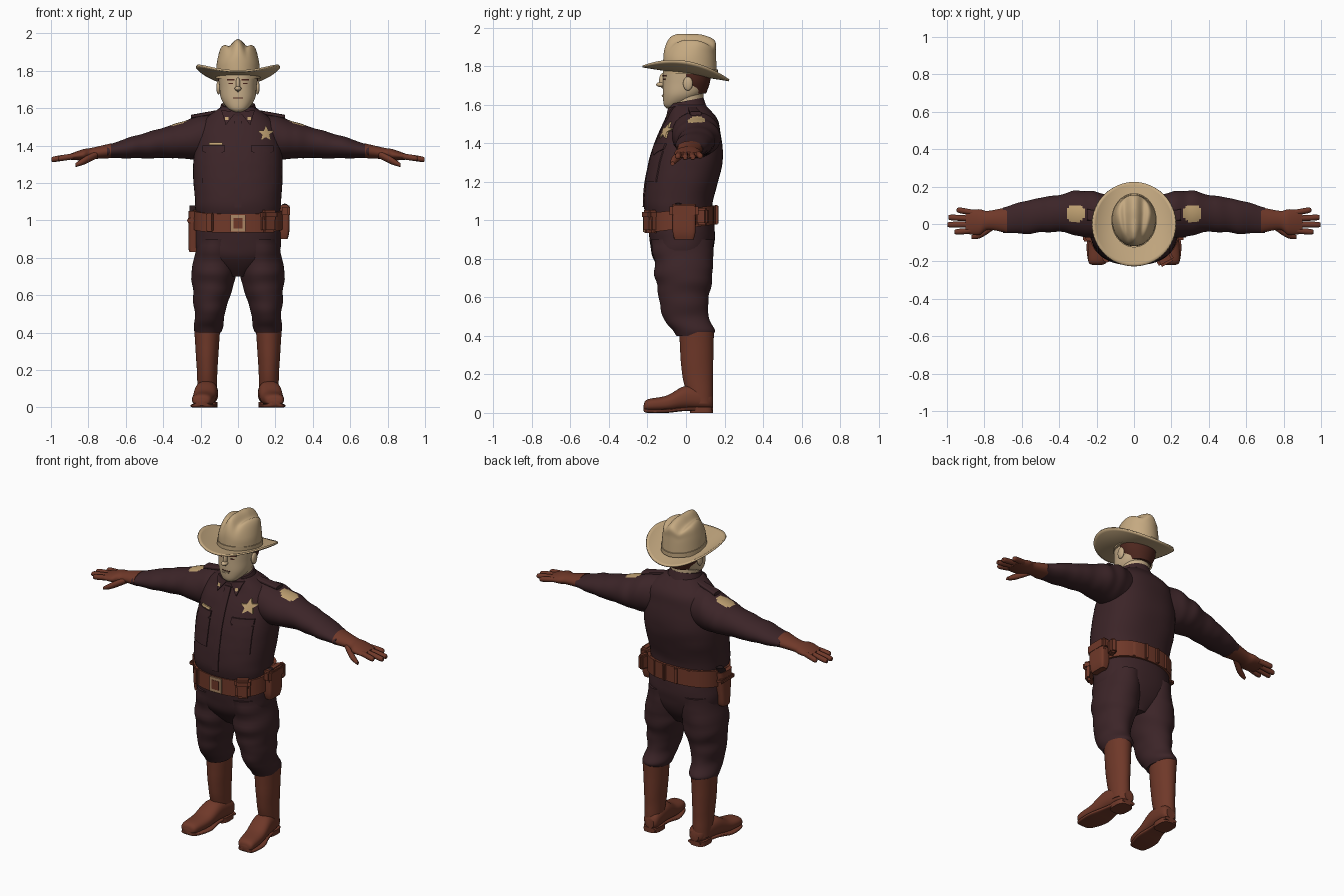
import bpy, bmesh
from math import sin, cos, pi, exp, radians, copysign
from mathutils import Vector, Matrix, noise
from mathutils.bvhtree import BVHTree

cube = bpy.data.objects.get("Cube")
if cube:
    bpy.data.objects.remove(cube)


def material(name, red, green, blue):
    mat = bpy.data.materials.new(name)
    mat.use_nodes = True
    colour = (red, green, blue, 1)
    mat.diffuse_color = colour
    mat.node_tree.nodes["Principled BSDF"].inputs["Base Color"].default_value = colour
    return mat


UNIFORM = material("dark_uniform", .045, .018, .021)
LEATHER = material("brown_leather", .16, .04, .022)
FELT = material("tan_felt", .56, .4, .22)
SKIN = material("skin", .57, .42, .25)
HAIR = material("dark_hair", .075, .02, .013)
BADGE = material("badge_tan", .53, .36, .17)
METAL = material("gun_metal", .02, .01, .011)
BRASS = material("buckle_brass", .41, .24, .13)
parts = []


def finish(name, bm, mat, mirror=False):
    """Turn a mesh under construction into an object, copied across x if asked."""
    bmesh.ops.recalc_face_normals(bm, faces=bm.faces)
    mesh = bpy.data.meshes.new(name)
    bm.to_mesh(mesh)
    bm.free()
    mesh.materials.append(mat)
    ob = bpy.data.objects.new(name, mesh)
    bpy.context.collection.objects.link(ob)
    if mirror:
        ob.modifiers.new("mirror", "MIRROR")
    parts.append(ob)
    return ob


def bridge(bm, loops):
    """Join rings of vertices with quads."""
    for low, high in zip(loops, loops[1:]):
        for i in range(len(low)):
            bm.faces.new((low[i - 1], low[i], high[i], high[i - 1]))


def spline(rows, steps):
    """Smooth a list of cross-sections."""
    rows = [Vector(row) for row in rows]
    last = len(rows) - 1
    for i in range(last):
        start, end = rows[i], rows[i + 1]
        leave = (end - rows[max(i - 1, 0)]) / 2
        arrive = (rows[min(i + 2, last)] - start) / 2
        for step in range(steps):
            t = step / steps
            s = 1 - t
            yield (start * (s + 3 * t) * s * s + end * (t + 3 * s) * t * t
                   + leave * t * s * s - arrive * t * t * s)
    yield rows[last]


def loft(name, axis, rows, mat, mirror=False, base=0, lean=0, power=2, steps=8, sides=56,
         fold=0, shear=0):
    """Rows hold position, centre and two radii; base and lean place the other centre."""
    bm = bmesh.new()
    index = "xyz".index(axis)
    grain = Vector([16 if i == index else 6 for i in range(3)])
    loops = []
    for pos, centre, ra, rb in spline(rows, steps):
        line = base + lean * pos
        ca, cb = (centre, line) if axis == "x" else (line, centre)
        loop = []
        for i in range(sides):
            angle = 2 * pi * i / sides
            u, v = (copysign(abs(f) ** (2 / power), f) for f in (cos(angle), sin(angle)))
            co = [ca + ra * u, cb + rb * v]
            co.insert(index, pos)
            swell = 1 + fold * noise.noise(Vector(co) * grain)
            co = [ca + ra * u * swell, cb + rb * v * swell]
            co.insert(index, pos)
            co[2] += shear * co[1]
            loop.append(bm.verts.new(co))
        loops.append(loop)
    bridge(bm, loops)
    bm.faces.new(loops[0])
    bm.faces.new(loops[-1])
    return finish(name, bm, mat, mirror)


def column(name, low, high, section, mat, **options):
    """Upright part with one constant section."""
    return loft(name, "z", [(low, *section), (high, *section)], mat, steps=1, **options)


def box(name, centre, size, mat, turn=0):
    bm = bmesh.new()
    bmesh.ops.create_cube(bm, matrix=Matrix.Translation(centre) @ Matrix.Rotation(turn, 4, "Z")
                          @ Matrix.Diagonal((*size, 1)))
    bmesh.ops.bevel(bm, geom=bm.edges[:], offset=min(size) / 4, segments=2, affect="EDGES")
    return finish(name, bm, mat)


def blob(name, centre, radii, mat, mirror=False):
    bm = bmesh.new()
    bmesh.ops.create_uvsphere(bm, u_segments=24, v_segments=16, radius=1,
                              matrix=Matrix.Translation(centre) @ Matrix.Diagonal((*radii, 1)))
    return finish(name, bm, mat, mirror)


def rect(x, z, w, h):
    return [(x - w, z - h), (x + w, z - h), (x + w, z + h), (x - w, z + h)]


def decal(name, target, corners, mat, lift=.006, mirror=False):
    """Thin plate laid on the front of a part."""
    tree = BVHTree.FromPolygons([v.co for v in target.data.vertices],
                                [p.vertices for p in target.data.polygons])
    edges = zip(corners, corners[1:] + corners[:1])
    points = [Vector(a).lerp(Vector(b), i / 8) for a, b in edges for i in range(8)]
    middle = sum(points, Vector((0, 0))) / len(points)
    bm = bmesh.new()

    def place(point, height):
        hit = tree.ray_cast(Vector((point.x, -1, point.y)), Vector((0, 1, 0)))[0]
        hit = hit or tree.find_nearest(Vector((point.x, 0, point.y)))[0]
        return bm.verts.new((point.x, hit.y - height, point.y))

    loops = [[place(p, -lift / 2) for p in points]]
    for ring in range(4):
        loops.append([place(p.lerp(middle, ring / 4), lift) for p in points])
    bridge(bm, loops)
    bm.faces.new(loops[-1])
    return finish(name, bm, mat, mirror)


# Shirt, sleeves and shoulder patches
arm = dict(mirror=True, base=1.475, lean=-.15)
shirt = loft("shirt", "z", [
    (1, -.03, .22, .17), (1.1, -.04, .23, .18), (1.3, 0, .24, .19), (1.45, .02, .22, .16),
    (1.53, .03, .19, .13), (1.6, .01, .1, .09)], UNIFORM, power=2.4, fold=.015)
sleeves = loft("sleeves", "x", [
    (.1, .04, .1, .11), (.2, .05, .12, .12), (.3, .06, .12, .1), (.4, .06, .1, .08),
    (.55, .04, .09, .06), (.7, .02, .07, .035)], UNIFORM, fold=.07, **arm)
sleeves.data.materials.append(BADGE)
for face in sleeves.data.polygons:
    away = face.center - Vector((.31, .055, face.center.z))
    if face.normal.z > 0 and away.length < .05:
        face.material_index = 1
loft("epaulettes", "x", [(.1, .03, .02, .01), (.25, .05, .03, .01)], UNIFORM,
     mirror=True, base=1.6, lean=-.18, power=4)
loft("collar", "z", [(1.56, .01, .11, .1), (1.62, 0, .09, .09)], UNIFORM, shear=.2)
decal("collar_wings", shirt, [(.01, 1.58), (.09, 1.59), (.065, 1.51)], UNIFORM, .009, True)
decal("placket", shirt, rect(0, 1.31, .02, .24), UNIFORM)
decal("pockets", shirt, rect(.13, 1.28, .06, .08), UNIFORM, mirror=True)
decal("pocket_flaps", shirt, [(.07, 1.37), (.13, 1.34), (.19, 1.37), (.19, 1.4), (.07, 1.4)],
      UNIFORM, .009, True)
star = [(.15 + r * sin(i * pi / 5), 1.465 + r * cos(i * pi / 5))
        for i in range(10) for r in [.02 if i % 2 else .045]]
decal("star_badge", shirt, star, BADGE, .009)
decal("name_bar", shirt, rect(-.12, 1.41, .036, .006), BADGE, .0095)
decal("collar_pins", shirt, rect(.06, 1.545, .009, .009), BADGE, .0099, True)

# Gloves with fingers and thumbs
loft("gloves", "x", [(.68, .02, .07, .04), (.78, .02, .05, .03), (.83, .01, .07, .03),
                     (.9, .01, .06, .015)], LEATHER, fold=.03, **arm)
for i, finger in enumerate(("index", "middle", "ring", "little")):
    y, tip, r = i * .032 - .035, 1 - .02 * (i - 1.4) ** 2, .015
    loft(finger + "_fingers", "x", [(.86, y, r, r), (tip - r, y * 1.2, r, r),
                                    (tip, y * 1.2, r / 4, r / 4)], LEATHER, sides=16, **arm)
loft("thumbs", "x", [(.75, -.01, .02, .02), (.82, -.055, .02, .02), (.87, -.07, .01, .01)],
     LEATHER, mirror=True, base=1.73, lean=-.5, sides=16)

# Trousers bloused over the boots
loft("trouser_seat", "z", [(.7, -.01, .06, .08), (.8, -.02, .21, .15), (.92, -.02, .23, .17),
                           (1.02, -.03, .22, .17)], UNIFORM, power=2.3, fold=.02)
loft("trouser_legs", "z", [
    (.4, .04, .07, .09), (.43, .04, .08, .11), (.5, 0, .08, .12), (.6, -.01, .1, .13),
    (.72, -.01, .12, .15), (.9, -.02, .11, .16)],
    UNIFORM, mirror=True, base=.2, lean=-.1, fold=.07)

# Boots
foot = dict(mirror=True, base=.17, lean=-.12)
loft("boot_shafts", "z", [(.05, .08, .05, .06), (.2, .06, .055, .08), (.42, .055, .07, .09)],
     LEATHER, mirror=True, base=.165, fold=.02)
loft("boot_feet", "y", [
    (.14, .06, .03, .03), (.11, .07, .05, .05), (0, .08, .06, .06), (-.1, .05, .06, .04),
    (-.2, .04, .05, .03), (-.22, .03, .02, .01)], LEATHER, power=2.4, **foot)
loft("boot_soles", "y", [
    (.14, .02, .04, .01), (0, .02, .05, .01), (-.1, .01, .07, .01), (-.2, .01, .05, .01),
    (-.22, .02, .02, .01)], LEATHER, power=4, **foot)
column("boot_heels", 0, .03, (.08, .05, .06), LEATHER, mirror=True, base=.16, power=3)

# Belt and buckle
belt = column("belt", .96, 1.06, (-.03, .24, .185), LEATHER, power=2.4, shear=.12)
decal("buckle_frame", belt, rect(0, .985, .04, .045), BRASS, .008)
decal("buckle_inset", belt, rect(0, .985, .024, .028), LEATHER, .0095)
for i in range(6):
    a = radians(40 + 20 * i)
    box("belt_keeper", (.23 * cos(a), .19 * sin(a) - .03, 1.01 + .02 * sin(a)),
        (.02, .02, .1), LEATHER, a)

# Pouches, side case and holster
box("front_pouch", (.16, -.18, .99), (.085, .06, .11), LEATHER, .5)
box("front_pouch_flap", (.163, -.185, 1.03), (.09, .065, .05), LEATHER, .5)
box("small_pouch", (-.15, -.19, .99), (.04, .025, .1), LEATHER, -.4)
box("rear_pouch", (.23, .085, 1.02), (.04, .06, .09), LEATHER, -.35)
loft("side_case", "z", [(.9, -.01, .02, .05), (.95, -.01, .03, .06), (1.08, -.01, .03, .06)],
     LEATHER, base=.245, power=5)
box("side_case_flap", (.25, -.01, 1.05), (.055, .15, .07), LEATHER)
blob("side_case_knob", (.25, -.04, 1.07), (.02, .03, .02), METAL)
loft("holster", "z", [(.83, -.04, .02, .03), (.86, -.03, .03, .04), (1.05, -.03, .03, .06)],
     LEATHER, base=-.235, power=3)
box("holster_strap", (-.24, -.03, 1), (.065, .125, .025), LEATHER)
loft("pistol_grip", "z", [(1.02, -.02, .02, .03), (1.08, .01, .02, .02)], METAL,
     base=-.24, power=3)

# Head and face
column("neck", 1.54, 1.7, (.01, .08, .08), SKIN)
head = loft("head", "z", [
    (1.58, -.08, .02, .02), (1.6, -.06, .055, .055), (1.65, -.02, .09, .1),
    (1.72, 0, .1, .12), (1.8, 0, .105, .12)], SKIN, power=2.2)
blob("nose_tip", (0, -.13, 1.705), (.018, .025, .013), SKIN)
blob("nose_bridge", (0, -.12, 1.725), (.012, .02, .04), SKIN)
blob("ears", (.104, .01, 1.71), (.012, .025, .036), SKIN, True)
loft("hair", "z", [(1.66, .045, .07, .06), (1.72, .03, .103, .095), (1.79, .03, .108, .1)], HAIR)
decal("brows", head, rect(.04, 1.752, .02, .004), HAIR, .004, True)
decal("eyes", head, rect(.04, 1.733, .012, .003), HAIR, .002, True)
decal("mouth", head, rect(0, 1.655, .026, .002), HAIR, .002)
decal("lower_lip", head, rect(0, 1.646, .02, .005), SKIN)

# Hat crown with pinched front and central ridge
crown = loft("hat_crown", "z", [
    (1.76, .02, .12, .14), (1.87, .02, .11, .135), (1.93, .03, .09, .12), (1.95, .02, .05, .07),
    (1.95, .02, .01, .01)], FELT)
for v in crown.data.vertices:
    x, y, z = v.co
    top = max(0, min(1, (z - 1.84) * 10))
    front = max(0, min(1, (.06 - y) * 8))
    v.co.x *= 1 - .2 * top * front
    ridge = exp(-(x / .03) ** 2) - exp(-((abs(x) - .05) / .02) ** 2)
    v.co.z += top * (.018 * ridge - .7 * y * y)
column("hat_band", 1.775, 1.8, (.02, .121, .145), FELT, shear=-.1)

# Hat brim, curled up at the sides and dipping at the back
bm = bmesh.new()
rings = []
for i in range(9):
    r = .45 + .55 * i / 8
    circle = [(cos(j * pi / 32), sin(j * pi / 32)) for j in range(64)]
    rings.append([bm.verts.new((.22 * r * c, .225 * r * s,
                                1.768 - .036 * r * s + .06 * c * c * r ** 3)) for c, s in circle])
bridge(bm, rings)
brim = finish("hat_brim", bm, FELT)
brim.modifiers.new("felt_thickness", "SOLIDIFY").thickness = .01

# Smooth shading with crisp edges
bpy.ops.object.select_all(action="DESELECT")
for ob in parts:
    ob.select_set(True)
bpy.context.view_layer.objects.active = parts[0]
bpy.ops.object.shade_smooth_by_angle(angle=radians(42))
